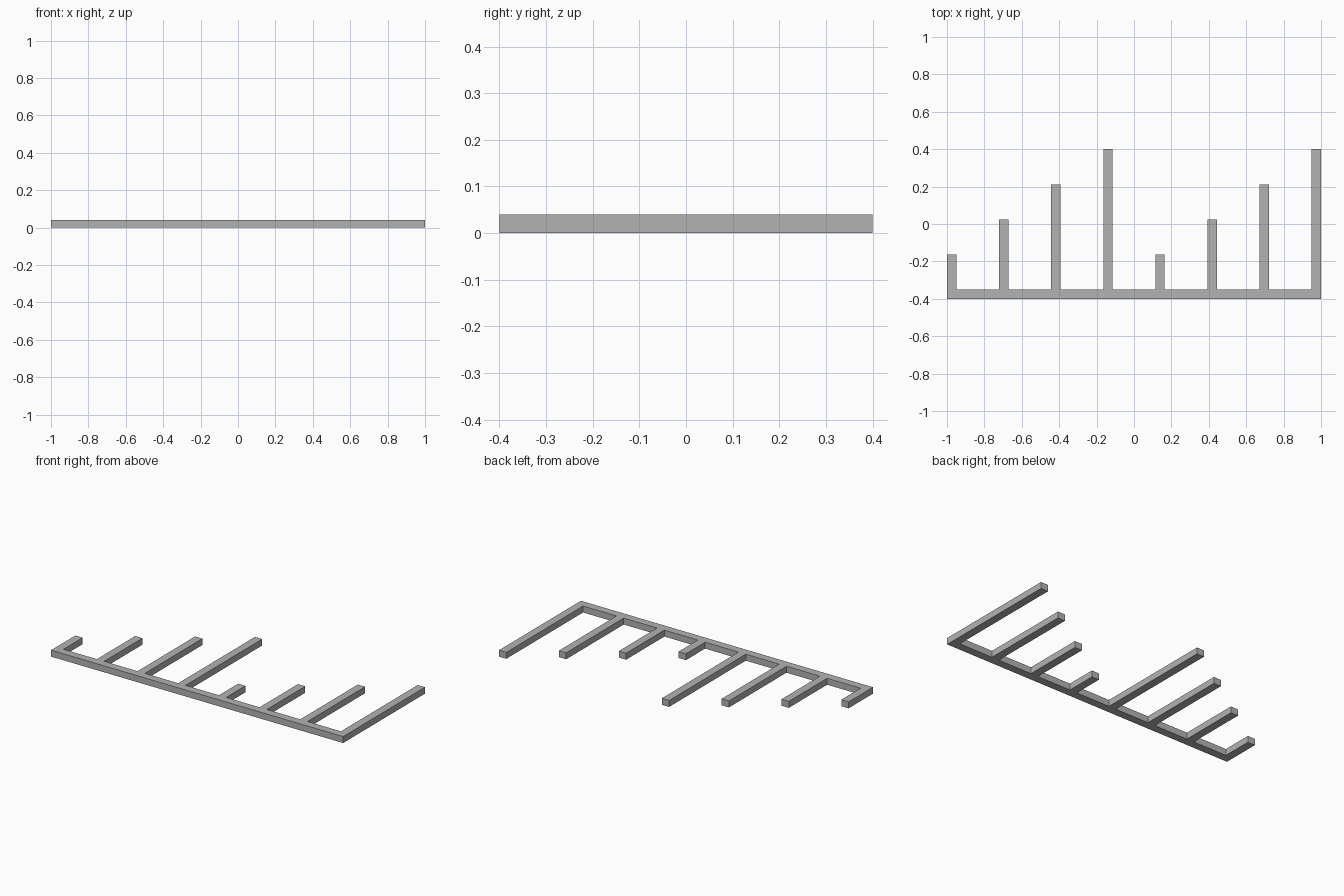
import bpy
import bmesh

cube = bpy.data.objects.get("Cube")
if cube:
    bpy.data.objects.remove(cube, do_unlink=True)

WIDTH = 0.05       # width of the rail and of every tooth
HEIGHT = 0.04
FRONT = -0.4
TEETH = 8
PITCH = (2 - WIDTH) / (TEETH - 1)
STEP = (0.8 - WIDTH) / 4   # growth from one tooth to the next

grey = bpy.data.materials.new("plain grey")
grey.use_nodes = True
colour = (0.45, 0.45, 0.45, 1)
grey.diffuse_color = colour
grey.node_tree.nodes["Principled BSDF"].inputs["Base Color"].default_value = colour

# Comb outline: front edge of the rail, then the teeth from right to left
rail_back = FRONT + WIDTH
outline = [(-1, FRONT), (1, FRONT)]
for i in reversed(range(TEETH)):
    x0 = -1 + i * PITCH
    x1 = x0 + WIDTH
    tip = rail_back + STEP * (i % 4 + 1)
    if i < TEETH - 1:
        outline.append((x1, rail_back))
    outline += [(x1, tip), (x0, tip)]
    if i > 0:
        outline.append((x0, rail_back))

# Raise the outline into a solid
bm = bmesh.new()
base = bm.faces.new([bm.verts.new((x, y, 0)) for x, y in outline])
raised = bmesh.ops.extrude_face_region(bm, geom=[base], use_keep_orig=True)
top = [v for v in raised["geom"] if isinstance(v, bmesh.types.BMVert)]
bmesh.ops.translate(bm, verts=top, vec=(0, 0, HEIGHT))
bmesh.ops.recalc_face_normals(bm, faces=bm.faces)

mesh = bpy.data.meshes.new("stepped_comb")
bm.to_mesh(mesh)
bm.free()
mesh.materials.append(grey)
comb = bpy.data.objects.new("stepped_comb", mesh)
bpy.context.collection.objects.link(comb)
